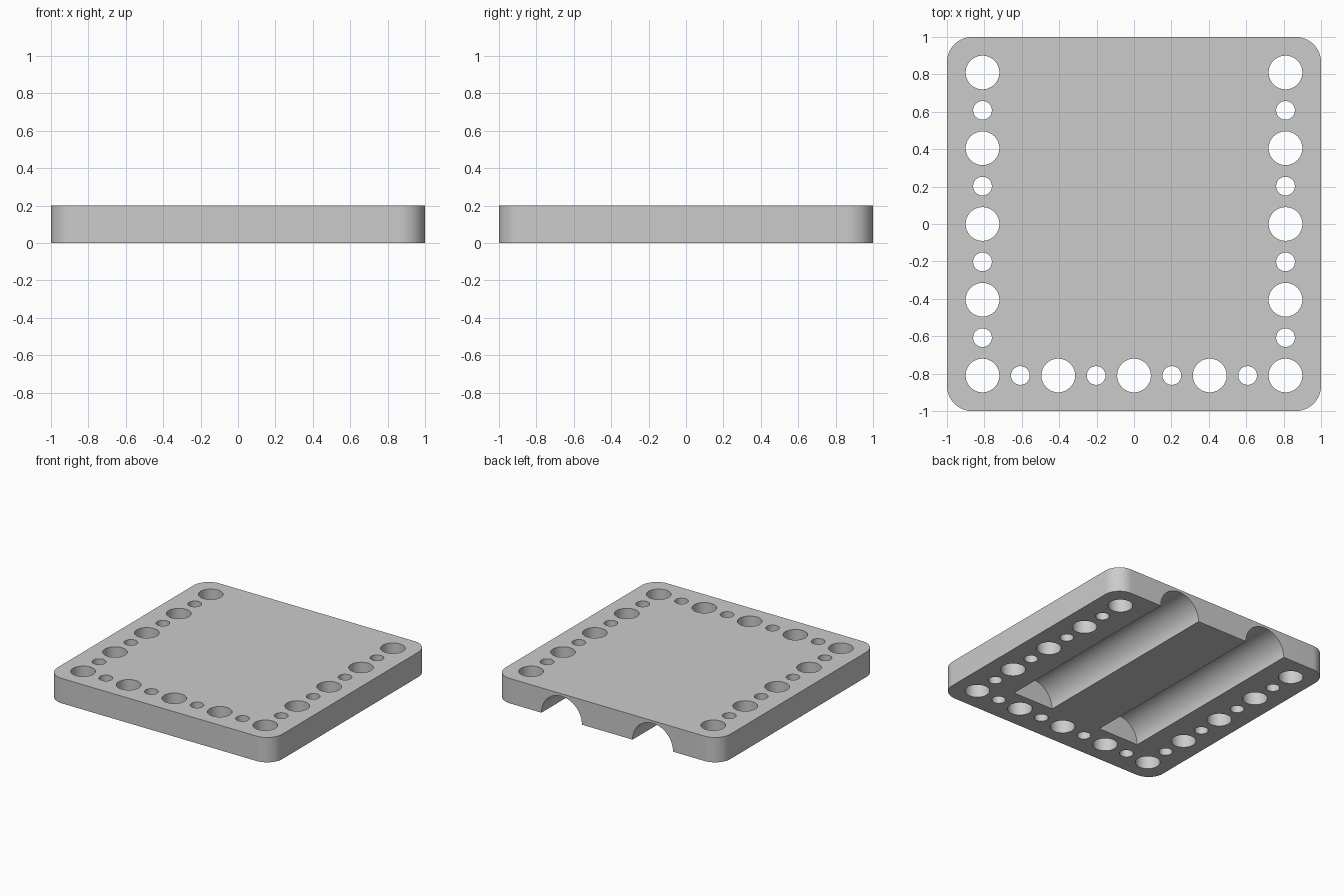
import bpy
import bmesh
from math import pi, radians
from mathutils import Matrix, Vector

HEIGHT = 0.2
CORNER = 0.135
STEP = 0.2025       # spacing between neighbouring holes
ROW = 4 * STEP      # distance of each hole row from the centre
BIG, SMALL = 0.09, 0.05
GROOVE_X, GROOVE_R = 0.405, 0.18
GROOVE_END = -0.66

cube = bpy.data.objects.get("Cube")
if cube:
    bpy.data.objects.remove(cube, do_unlink=True)


def make_object(name, bm):
    bmesh.ops.recalc_face_normals(bm, faces=bm.faces)
    mesh = bpy.data.meshes.new(name)
    bm.to_mesh(mesh)
    bm.free()
    obj = bpy.data.objects.new(name, mesh)
    bpy.context.collection.objects.link(obj)
    return obj


def add_cylinder(bm, radius, depth, matrix):
    bmesh.ops.create_cone(bm, cap_ends=True, segments=64, radius1=radius,
                          radius2=radius, depth=depth, matrix=matrix)


# Plate: square slab with rounded vertical corners
bm = bmesh.new()
bmesh.ops.create_cube(bm, size=1, matrix=Matrix.Translation((0, 0, HEIGHT / 2))
                      @ Matrix.Diagonal((2, 2, HEIGHT, 1)))
uprights = [e for e in bm.edges
            if abs(e.verts[0].co.z - e.verts[1].co.z) > HEIGHT / 2]
bmesh.ops.bevel(bm, geom=uprights, offset=CORNER, segments=16,
                profile=0.5, affect='EDGES')
plate = make_object("plate", bm)

# Cutter: alternating large and small holes along the two sides and the front
spots = set()
for i in range(-4, 5):
    spots |= {(-4, i), (4, i), (i, -4)}
bm = bmesh.new()
for i, j in sorted(spots):
    radius = BIG if (i + j) % 2 == 0 else SMALL
    add_cylinder(bm, radius, 1, Matrix.Translation((i * STEP, j * STEP, 0)))

# Cutter: two half-round grooves under the plate, open at the back
length = 1.2 - GROOVE_END
for side in (-1, 1):
    centre = Vector((side * GROOVE_X, GROOVE_END + length / 2, 0))
    add_cylinder(bm, GROOVE_R, length,
                 Matrix.Translation(centre) @ Matrix.Rotation(pi / 2, 4, 'X'))
cutter = make_object("hole_and_groove_cutter", bm)
cutter.hide_render = True

# Cut the plate, then discard the cutter
bpy.context.view_layer.objects.active = plate
plate.select_set(True)
cut = plate.modifiers.new("cut", 'BOOLEAN')
cut.operation = 'DIFFERENCE'
cut.solver = 'EXACT'
cut.object = cutter
bpy.ops.object.modifier_apply(modifier=cut.name)
bpy.data.objects.remove(cutter, do_unlink=True)

# Single grey finish
grey = bpy.data.materials.new("light grey")
grey.use_nodes = True
colour = (0.6, 0.6, 0.6, 1)
grey.diffuse_color = colour
grey.node_tree.nodes["Principled BSDF"].inputs["Base Color"].default_value = colour
plate.data.materials.clear()
plate.data.materials.append(grey)

bpy.ops.object.select_all(action='DESELECT')
plate.select_set(True)
bpy.context.view_layer.objects.active = plate
bpy.ops.object.shade_smooth_by_angle(angle=radians(30))
